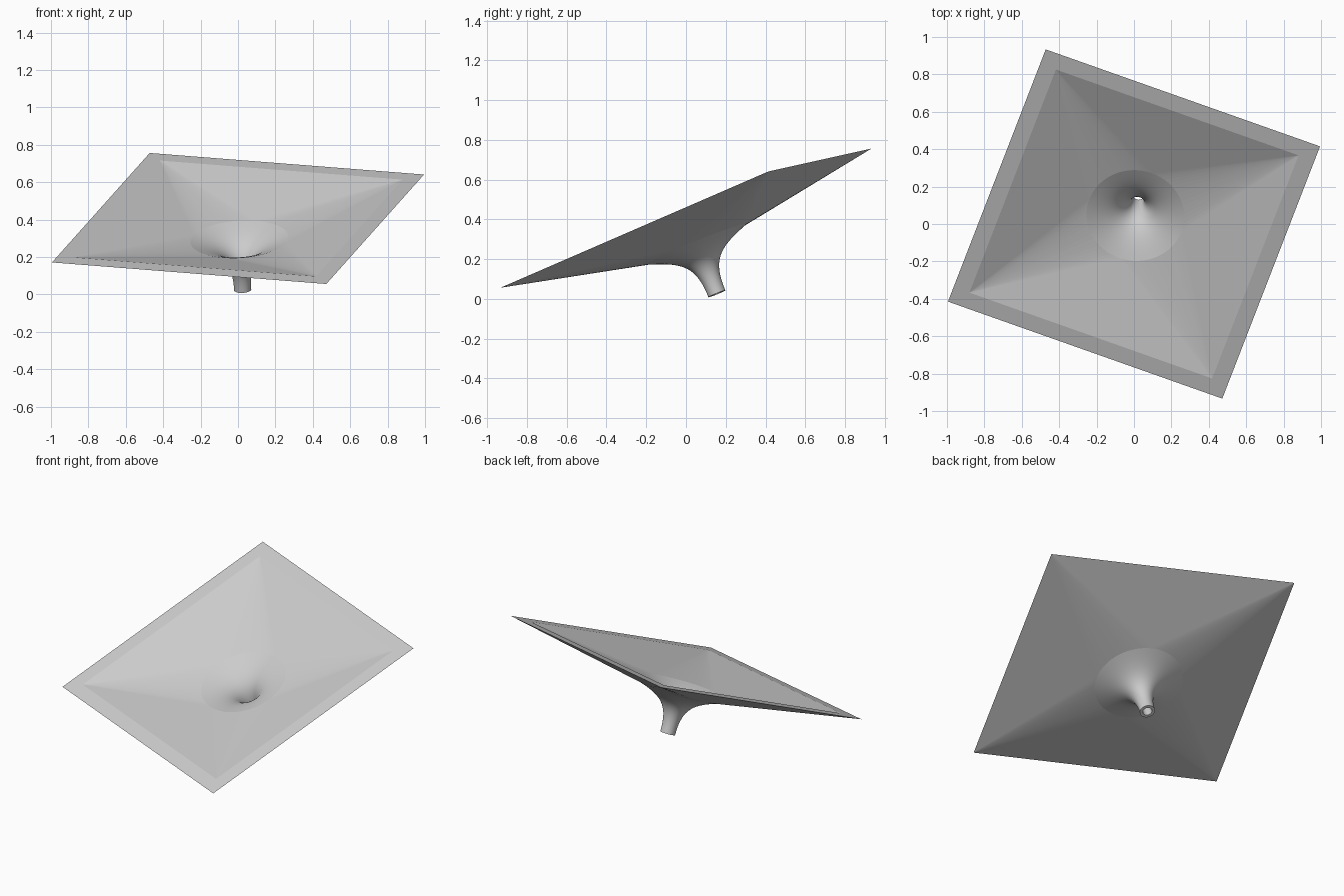
import bpy, bmesh, math
from mathutils import Matrix, Vector
from mathutils.geometry import interpolate_bezier

cube = bpy.data.objects.get("Cube")
if cube:
    bpy.data.objects.remove(cube)

SEGMENTS = 64
QUARTER = SEGMENTS // 4

grey = bpy.data.materials.new("plain grey")
grey.use_nodes = True
colour = (0.6, 0.6, 0.6, 1)
grey.diffuse_color = colour
grey.node_tree.nodes["Principled BSDF"].inputs["Base Color"].default_value = colour

bm = bmesh.new()


def ring(radius, depth):
    return [bm.verts.new((radius * math.cos(a), radius * math.sin(a), -depth))
            for a in (math.tau * i / SEGMENTS for i in range(SEGMENTS))]


def bridge(a, b, smooth):
    n = len(a)
    for i in range(n):
        j = (i + 1) % n
        bm.faces.new((a[i], a[j], b[j], b[i])).smooth = smooth


def skin(half, controls):
    """Square mouth, flat-sided transition to a circle, then a flared spout."""
    corners = [bm.verts.new((sx * half, sy * half, 0))
               for sx, sy in ((1, 1), (-1, 1), (-1, -1), (1, -1))]
    points = interpolate_bezier(*[Vector((r, d, 0)) for r, d in controls], 20)
    rings = [ring(p.x, p.y) for p in points]
    top = rings[0]
    # Cone wedge at each corner, flat triangle along each side
    for k in range(4):
        for i in range(k * QUARTER, (k + 1) * QUARTER):
            bm.faces.new((corners[k], top[i], top[(i + 1) % SEGMENTS]))
        bm.faces.new((corners[k], corners[k - 1], top[k * QUARTER]))
    for a, b in zip(rings, rings[1:]):
        bridge(a, b, True)
    for i in range(SEGMENTS):
        bm.edges.get((top[i], top[i - 1])).smooth = False
        bm.edges.get((rings[-1][i], rings[-1][i - 1])).smooth = False
    return corners, rings[-1]


# Outer and inner skins, joined by the flat rim and the spout end
outer_rim, outer_end = skin(0.78, ((0.27, 0.142), (0.105, 0.20), (0.044, 0.24), (0.046, 0.412)))
inner_rim, inner_end = skin(0.69, ((0.262, 0.12), (0.088, 0.18), (0.024, 0.225), (0.028, 0.412)))
bridge(outer_rim, inner_rim, False)
bridge(outer_end, inner_end, False)
bmesh.ops.recalc_face_normals(bm, faces=bm.faces)

# Tilt and turn the funnel
across = Vector((0.942, -0.333, -0.074)).normalized()
axis = across.cross(Vector((0.33, 0.865, 0.375))).normalized()
turn = Matrix((across, axis.cross(across), axis)).transposed().to_4x4()
bm.transform(Matrix.Translation((0, 0, 0.406)) @ turn)

mesh = bpy.data.meshes.new("square_funnel")
bm.to_mesh(mesh)
bm.free()
mesh.materials.append(grey)
funnel = bpy.data.objects.new("square_funnel", mesh)
bpy.context.collection.objects.link(funnel)
